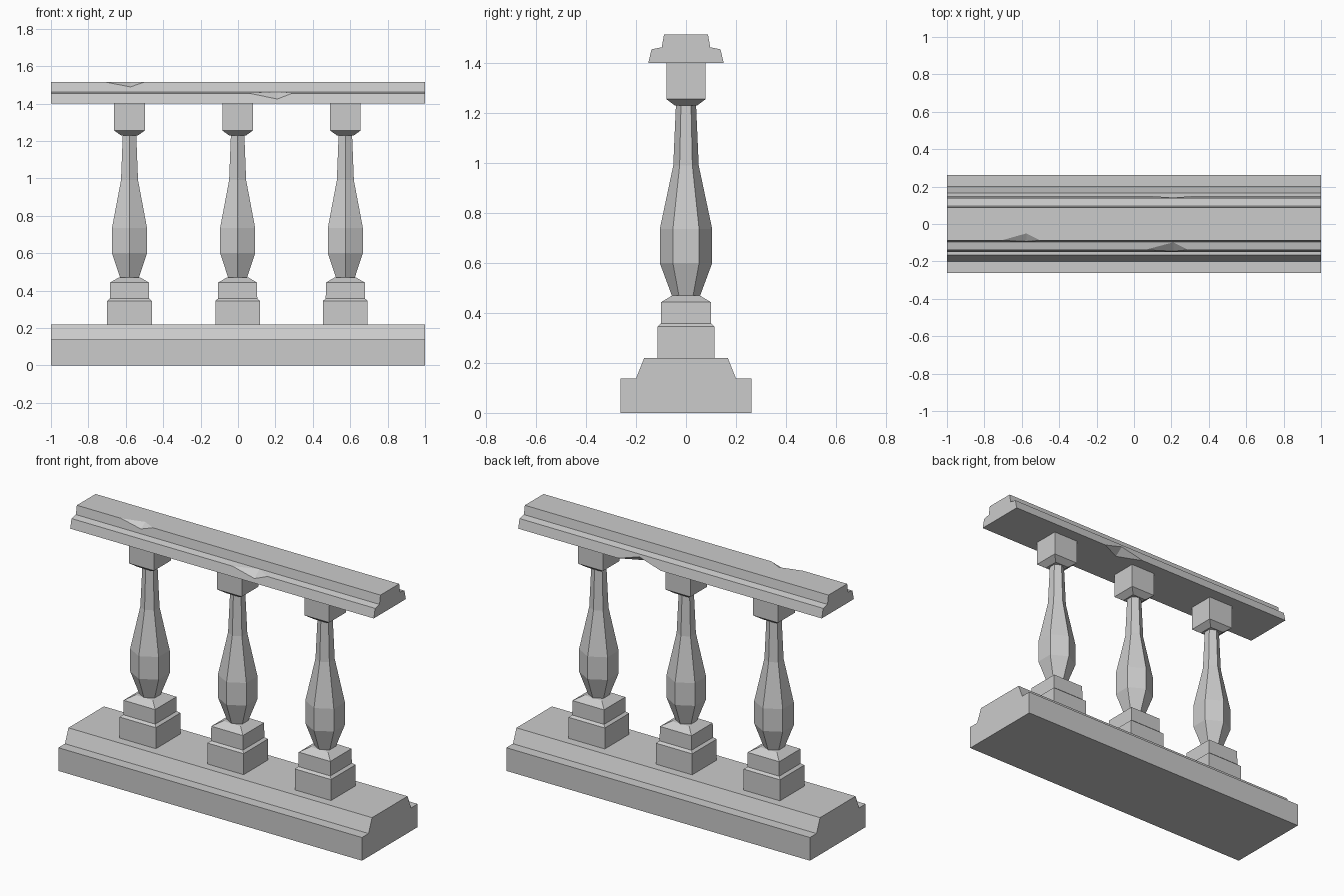
import bpy, bmesh, math

if "Cube" in bpy.data.objects:
    bpy.data.objects.remove(bpy.data.objects["Cube"])

def finish(name, bm):
    bmesh.ops.recalc_face_normals(bm, faces=bm.faces)
    me = bpy.data.meshes.new(name)
    bm.to_mesh(me)
    bm.free()
    ob = bpy.data.objects.new(name, me)
    bpy.context.collection.objects.link(ob)
    return ob

def loft(name, rings):
    bm = bmesh.new()
    loops = [[bm.verts.new(p) for p in r] for r in rings]
    n = len(loops[0])
    for a, b in zip(loops, loops[1:]):
        for i in range(n):
            j = (i + 1) % n
            bm.faces.new((a[i], a[j], b[j], b[i]))
    bm.faces.new(loops[0])
    bm.faces.new(loops[-1])
    return finish(name, bm)

def moulding(name, half):
    # half profile (y, z), bottom to top, mirrored and run along x
    prof = half + [(-y, z) for y, z in reversed(half)]
    return loft(name, [[(x, y, z) for y, z in prof] for x in (-1, 1)])

def turned(name, cx, profile, sides, rot, sx=1.0):
    ang = [rot + 2 * math.pi * i / sides for i in range(sides)]
    return loft(name, [[(cx + sx * r * math.cos(a), r * math.sin(a), z) for a in ang]
                       for r, z in profile])

def square(name, cx, profile, sx=1.0):
    return turned(name, cx, [(h * math.sqrt(2), z) for h, z in profile], 4, math.pi / 4, sx)

def chip(target, points):
    # knock a wedge off an edge
    bm = bmesh.new()
    for p in points:
        bm.verts.new(p)
    bmesh.ops.convex_hull(bm, input=bm.verts)
    cutter = finish("chip_cutter", bm)
    cutter.hide_render = True
    mod = target.modifiers.new("chip", 'BOOLEAN')
    mod.operation = 'DIFFERENCE'
    mod.solver = 'EXACT'
    mod.object = cutter
    bpy.context.view_layer.objects.active = target
    bpy.ops.object.modifier_apply(modifier=mod.name)
    bpy.data.objects.remove(cutter)

# Stepped base and handrail
moulding("base", [(0.262, 0), (0.262, 0.138), (0.2, 0.138), (0.167, 0.22)])
rail = moulding("handrail", [(0.151, 1.4), (0.138, 1.455), (0.097, 1.463), (0.088, 1.515)])

# Chips: two edge ends, one point on each face, one point outside the edge
chip(rail, [(-0.71, -0.088, 1.515), (-0.5, -0.088, 1.515), (-0.575, -0.0925, 1.489),
            (-0.575, -0.05, 1.515), (-0.58, -0.1, 1.53)])
chip(rail, [(0.06, -0.138, 1.455), (0.29, -0.138, 1.455), (0.21, -0.1455, 1.424),
            (0.21, -0.098, 1.4628), (0.2, -0.155, 1.468)])
chip(rail, [(0.06, 0.151, 1.4), (0.34, 0.151, 1.4), (0.21, 0.1415, 1.44),
            (0.21, 0.09, 1.4), (0.2, 0.165, 1.39)])

# Balusters: square plinth, hexagonal shaft, square cap block
for i, cx in enumerate((-0.58, -0.002, 0.574), 1):
    square(f"plinth_{i}", cx, [(0.115, 0.215), (0.115, 0.345), (0.101, 0.357),
                               (0.1, 0.443), (0.055, 0.47)], 1.04)
    turned(f"shaft_{i}", cx, [(0.055, 0.465), (0.105, 0.6), (0.105, 0.735),
                              (0.051, 0.99), (0.04, 1.24)], 6, math.pi / 2, 1.03)
    square(f"cap_{i}", cx, [(0.044, 1.23), (0.079, 1.256), (0.079, 1.402)], 1.04)
